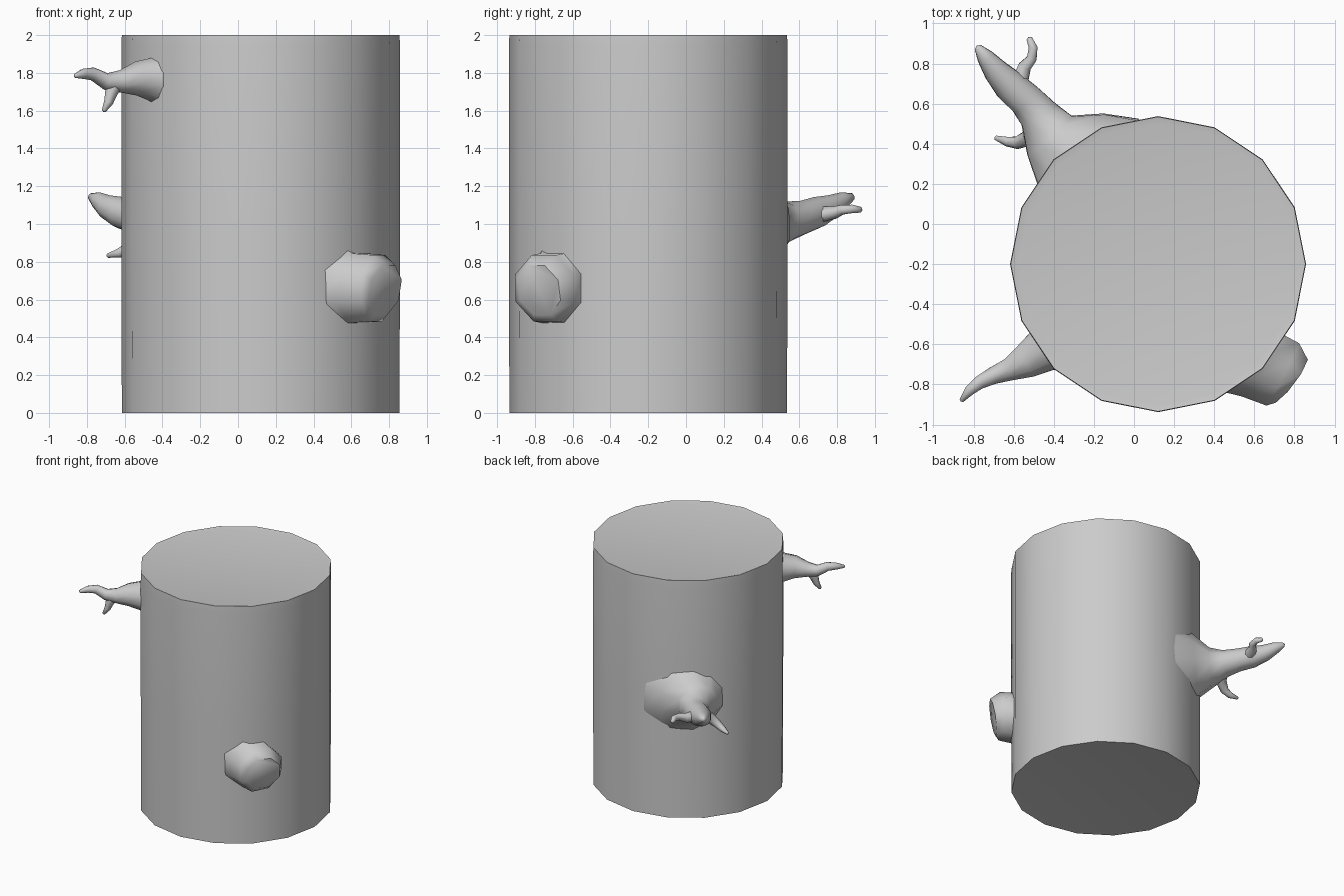
import bpy, bmesh, math
from mathutils import Vector

if "Cube" in bpy.data.objects:
    bpy.data.objects.remove(bpy.data.objects["Cube"])


def finish(name, bm, angle):
    bmesh.ops.recalc_face_normals(bm, faces=bm.faces)
    me = bpy.data.meshes.new(name)
    bm.to_mesh(me)
    bm.free()
    ob = bpy.data.objects.new(name, me)
    bpy.context.collection.objects.link(ob)
    bpy.ops.object.select_all(action='DESELECT')
    ob.select_set(True)
    bpy.context.view_layer.objects.active = ob
    bpy.ops.object.shade_smooth_by_angle(angle=math.radians(angle))
    return ob


def limb(name, path, sides=10, angle=60, pointed=True):
    """Loft rings along a path of (x, y, z, radius)."""
    bm = bmesh.new()
    pts = [Vector(p[:3]) for p in path]
    rings = []
    for i, p in enumerate(pts):
        t = (pts[min(i + 1, len(pts) - 1)] - pts[max(i - 1, 0)]).normalized()
        # twigs that hang steeply still keep a stable side direction
        side = t.cross(Vector((0, 0, 1))).normalized()
        up = side.cross(t)
        ring = []
        for k in range(sides):
            a = 2 * math.pi * (k + 0.5) / sides
            ring.append(bm.verts.new(p + path[i][3] * (math.cos(a) * side + math.sin(a) * up)))
        rings.append(ring)
    for a, b in zip(rings, rings[1:]):
        for k in range(sides):
            n = (k + 1) % sides
            bm.faces.new((a[k], a[n], b[n], b[k]))
    bm.faces.new(rings[0])
    if pointed:
        d = (pts[-1] - pts[-2]).normalized()
        tip = bm.verts.new(pts[-1] + d * path[-1][3] * 0.6)
        for k in range(sides):
            bm.faces.new((rings[-1][k], rings[-1][(k + 1) % sides], tip))
    else:
        bm.faces.new(rings[-1])
    return finish(name, bm, angle)


# Trunk: 16-sided cylinder with a narrow rim around the cut faces
bm = bmesh.new()
profile = [(0.705, 0.004), (0.735, 0), (0.738, 1.0), (0.738, 1.94), (0.735, 2.0), (0.70, 1.993)]
rings = [[bm.verts.new((0.12 + r * math.cos(k * math.pi / 8), -0.2 + r * math.sin(k * math.pi / 8), z))
          for k in range(16)] for r, z in profile]
for a, b in zip(rings, rings[1:]):
    for k in range(16):
        n = (k + 1) % 16
        bm.faces.new((a[k], a[n], b[n], b[k]))
bm.faces.new(rings[0])
bm.faces.new(rings[-1])
finish("trunk", bm, 40)

# Sawn-off stub, front right
limb("sawn_stub", [(0.56, -0.64, 0.67, 0.26), (0.63, -0.70, 0.66, 0.20),
                   (0.738, -0.748, 0.66, 0.19), (0.778, -0.778, 0.65, 0.145)],
     sides=8, angle=50, pointed=False)

# Upper branch, front left
limb("upper_branch", [(-0.36, -0.57, 1.76, 0.19), (-0.46, -0.635, 1.765, 0.115),
                      (-0.54, -0.685, 1.77, 0.09), (-0.62, -0.725, 1.755, 0.06),
                      (-0.70, -0.755, 1.755, 0.045), (-0.77, -0.79, 1.795, 0.035),
                      (-0.82, -0.83, 1.795, 0.027), (-0.86, -0.88, 1.785, 0.012)])
limb("upper_twig", [(-0.64, -0.73, 1.76, 0.045), (-0.67, -0.75, 1.70, 0.035),
                    (-0.685, -0.76, 1.645, 0.025), (-0.71, -0.775, 1.60, 0.012)], sides=8)

# Back branch with a broad flared foot
limb("back_branch", [(-0.22, 0.27, 0.99, 0.37), (-0.31, 0.36, 1.00, 0.26),
                     (-0.42, 0.44, 1.005, 0.155), (-0.475, 0.545, 1.015, 0.105),
                     (-0.54, 0.62, 1.035, 0.09), (-0.62, 0.69, 1.06, 0.085),
                     (-0.69, 0.765, 1.09, 0.065), (-0.74, 0.83, 1.125, 0.045),
                     (-0.778, 0.88, 1.145, 0.02)])
limb("back_twig_outer", [(-0.57, 0.71, 1.05, 0.045), (-0.545, 0.785, 1.06, 0.035),
                         (-0.51, 0.825, 1.075, 0.027), (-0.503, 0.88, 1.08, 0.024),
                         (-0.522, 0.925, 1.075, 0.016)], sides=8)
limb("back_twig_lower", [(-0.48, 0.49, 0.98, 0.06), (-0.525, 0.43, 0.92, 0.042),
                         (-0.58, 0.405, 0.87, 0.033), (-0.63, 0.41, 0.845, 0.026),
                         (-0.69, 0.43, 0.832, 0.012)], sides=8)
